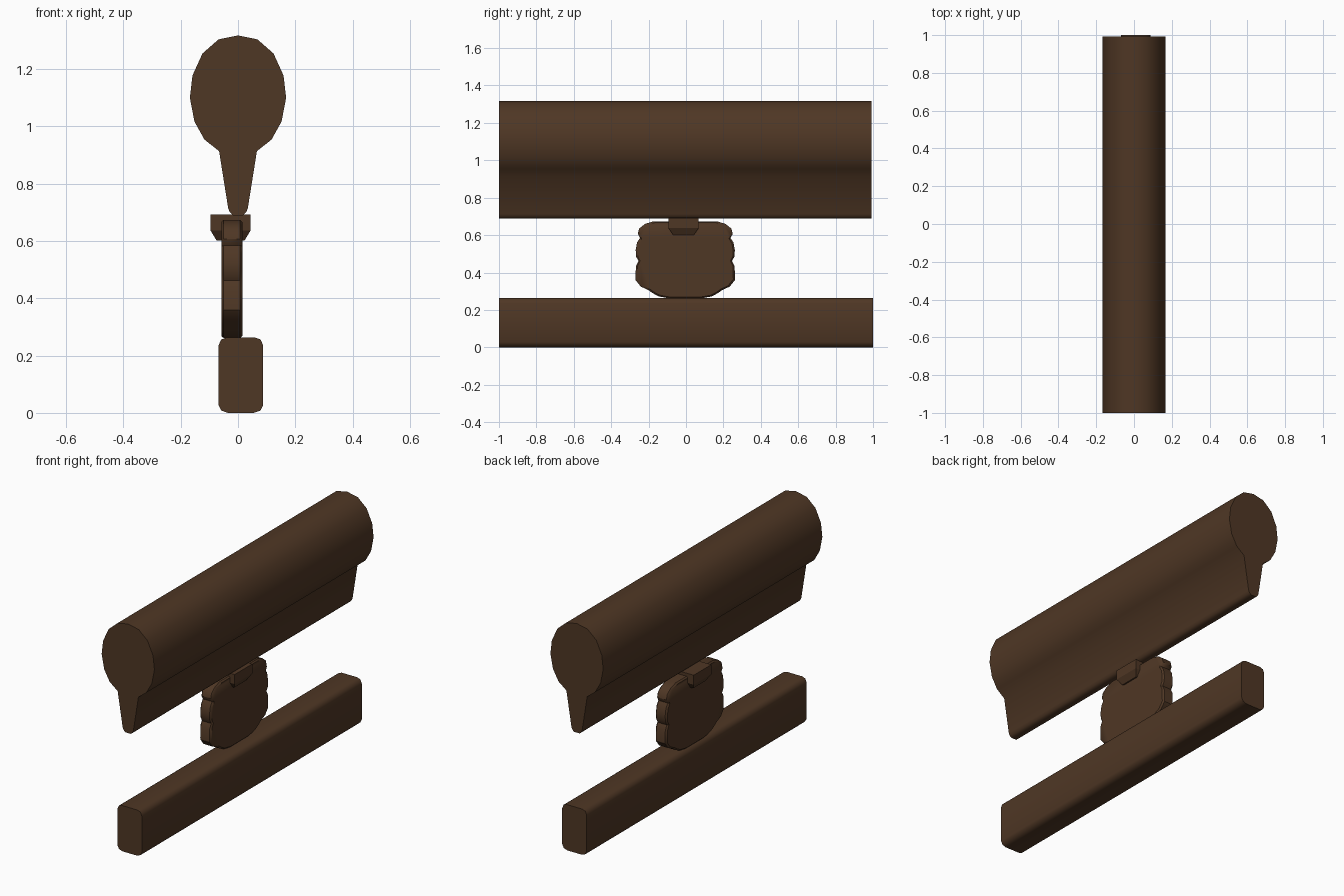
import bpy, bmesh, math

if "Cube" in bpy.data.objects:
    bpy.data.objects.remove(bpy.data.objects["Cube"])

wood = bpy.data.materials.new("dark_brown_wood")
wood.diffuse_color = (0.078, 0.038, 0.018, 1)
wood.use_nodes = True
wood.node_tree.nodes["Principled BSDF"].inputs["Base Color"].default_value = wood.diffuse_color


def finish(name, bm, angle):
    bmesh.ops.recalc_face_normals(bm, faces=bm.faces)
    me = bpy.data.meshes.new(name)
    bm.to_mesh(me)
    bm.free()
    ob = bpy.data.objects.new(name, me)
    bpy.context.collection.objects.link(ob)
    me.materials.append(wood)
    bpy.ops.object.select_all(action='DESELECT')
    ob.select_set(True)
    bpy.context.view_layer.objects.active = ob
    bpy.ops.object.shade_smooth_by_angle(angle=math.radians(angle))
    return ob


def loft(name, rings, angle):
    """Skin closed rings of 3D points and cap both ends."""
    bm = bmesh.new()
    vs = [[bm.verts.new(p) for p in r] for r in rings]
    n = len(vs[0])
    for a, b in zip(vs, vs[1:]):
        for i in range(n):
            j = (i + 1) % n
            bm.faces.new((a[i], a[j], b[j], b[i]))
    bm.faces.new(vs[0])
    bm.faces.new(vs[-1][::-1])
    return finish(name, bm, angle)


def mirrored(half, centre=0):
    """Close a half outline by mirroring it about its first coordinate."""
    full = half + [(-u, v) for u, v in reversed(half) if u > 0]
    return [(u + centre, v) for u, v in full]


def along_y(name, outline, y0, y1, angle):
    return loft(name, [[(x, y, z) for x, z in outline] for y in (y0, y1)], angle)


# Hand rail: egg-shaped top tapering to a narrow web
rail = mirrored([(0, 1.318), (0.068, 1.304), (0.124, 1.255), (0.159, 1.178),
                 (0.168, 1.10), (0.152, 1.017), (0.117, 0.954), (0.066, 0.914),
                 (0.034, 0.713), (0.028, 0.70), (0.018, 0.69)])
along_y("hand_rail", rail, -1, 0.993, 50)

# Bottom rail: rounded rectangle, slightly off centre
base = mirrored([(0.05, 0.263), (0.069, 0.256), (0.078, 0.235),
                 (0.078, 0.028), (0.068, 0.008), (0.045, 0)], 0.01)
along_y("bottom_rail", base, -1, 1, 50)

# Scalloped centre plate with softened rims
half = [(0.17, 0.674), (0.215, 0.66), (0.247, 0.635), (0.254, 0.607),
        (0.242, 0.585), (0.258, 0.56), (0.265, 0.52), (0.263, 0.485),
        (0.25, 0.462), (0.264, 0.435), (0.266, 0.36), (0.238, 0.325),
        (0.195, 0.305), (0.175, 0.29), (0.14, 0.272), (0.08, 0.261)]
plate = mirrored(half, -0.004)


def plate_ring(x, s):
    return [(x, y * s, 0.467 + (z - 0.467) * s) for y, z in plate]


loft("centre_plate", [plate_ring(-0.058, 0.965), plate_ring(-0.05, 1),
                      plate_ring(0.007, 1), plate_ring(0.015, 0.965)], 40)


# Clip block joining plate to hand rail, tapered below
def clip_ring(z, hx, hy):
    return [(-0.026 + sx * hx, -0.013 + sy * hy, z)
            for sx, sy in ((-1, -1), (1, -1), (1, 1), (-1, 1))]


loft("clip_block", [clip_ring(0.692, 0.07, 0.08), clip_ring(0.637, 0.07, 0.08),
                    clip_ring(0.602, 0.049, 0.056)], 25)
